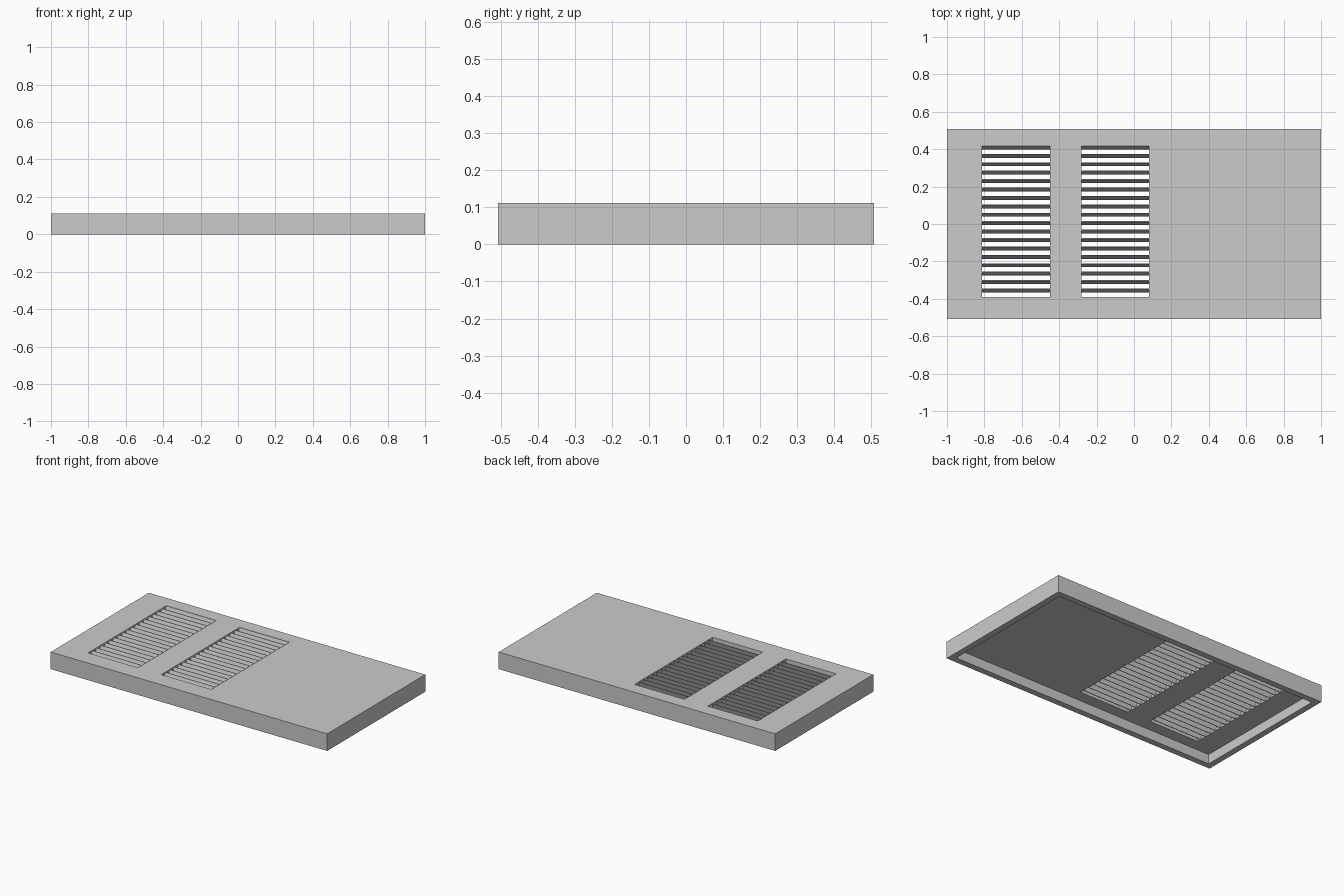
import bpy
import bmesh

if "Cube" in bpy.data.objects:
    bpy.data.objects.remove(bpy.data.objects["Cube"], do_unlink=True)

HEIGHT, HALF_X, HALF_Y = 0.112, 1.0, 0.507
WALL, PANEL = 0.04, 0.05
BACK, FRONT, SLATS = 0.42, -0.39, 18
WINDOWS = {"outer": (-0.812, -0.45), "inner": (-0.282, 0.08)}

grey = bpy.data.materials.new("light_grey")
grey.use_nodes = True
colour = (0.6, 0.6, 0.6, 1)
grey.diffuse_color = colour
grey.node_tree.nodes["Principled BSDF"].inputs["Base Color"].default_value = colour


def add_object(name, bm):
    bmesh.ops.recalc_face_normals(bm, faces=bm.faces)
    mesh = bpy.data.meshes.new(name)
    bm.to_mesh(mesh)
    bm.free()
    mesh.materials.append(grey)
    obj = bpy.data.objects.new(name, mesh)
    bpy.context.collection.objects.link(obj)
    return obj


def prism(bm, profile, x0, x1):
    """Extrude a closed (y, z) profile along x."""
    face = bm.faces.new([bm.verts.new((x0, y, z)) for y, z in profile])
    out = bmesh.ops.extrude_face_region(bm, geom=[face])["geom"]
    moved = [v for v in out if isinstance(v, bmesh.types.BMVert)]
    bmesh.ops.translate(bm, verts=moved, vec=(x1 - x0, 0, 0))


def box(name, x0, x1, y0, y1, z0, z1):
    bm = bmesh.new()
    prism(bm, [(y0, z0), (y1, z0), (y1, z1), (y0, z1)], x0, x1)
    return add_object(name, bm)


def cut(target, cutter):
    mod = target.modifiers.new("cut", "BOOLEAN")
    mod.operation = "DIFFERENCE"
    mod.solver = "EXACT"
    mod.object = cutter
    bpy.context.view_layer.objects.active = target
    bpy.ops.object.modifier_apply(modifier=mod.name)
    bpy.data.objects.remove(cutter, do_unlink=True)


# Shallow cover, hollow from below
cover = box("cover", -HALF_X, HALF_X, -HALF_Y, HALF_Y, 0, HEIGHT)
cut(cover, box("cavity", WALL - HALF_X, HALF_X - WALL,
               WALL - HALF_Y, HALF_Y - WALL, -0.1, HEIGHT - PANEL))

# Two vent openings through the top panel
for name, (x0, x1) in WINDOWS.items():
    cut(cover, box(name + "_opening", x0, x1, FRONT, BACK, 0.03, HEIGHT + 0.1))

# Steep slats, leaning back at the top
pitch = (BACK - FRONT) / SLATS
lean, thick = 0.017, 0.004
low, high = HEIGHT - PANEL, HEIGHT - 0.001
for name, (x0, x1) in WINDOWS.items():
    bm = bmesh.new()
    for i in range(SLATS):
        y = BACK - i * pitch
        prism(bm, [(y - thick, high), (y, high),
                   (y - lean, low), (y - lean - thick, low)], x0, x1)
    add_object(name + "_vent_slats", bm)
